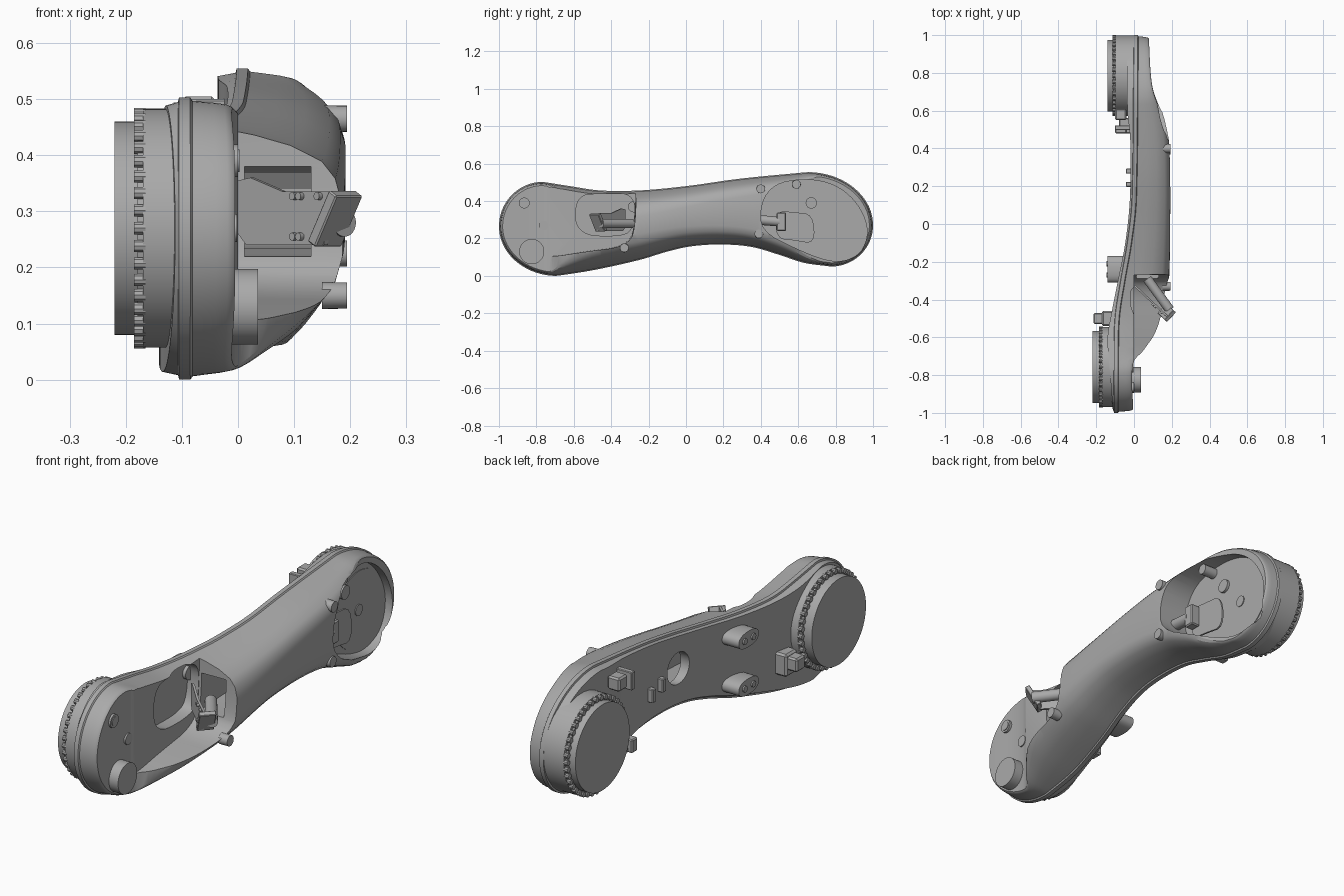
import bpy, bmesh, math
from mathutils import Vector, Matrix

if "Cube" in bpy.data.objects:
    bpy.data.objects.remove(bpy.data.objects["Cube"])

grey = bpy.data.materials.new("machined_grey")
grey.use_nodes = True
grey.diffuse_color = (0.4, 0.4, 0.4, 1)
grey.node_tree.nodes["Principled BSDF"].inputs["Base Color"].default_value = (0.4, 0.4, 0.4, 1)


def finish(name, bm, angle=35):
    bmesh.ops.recalc_face_normals(bm, faces=bm.faces)
    me = bpy.data.meshes.new(name)
    bm.to_mesh(me)
    bm.free()
    me.materials.append(grey)
    me.shade_smooth()
    me.set_sharp_from_angle(angle=math.radians(angle))
    ob = bpy.data.objects.new(name, me)
    bpy.context.collection.objects.link(ob)
    return ob


def curve(*pts):
    """Smooth function through (position, value) pairs."""
    def slope(i):
        a, b = pts[max(i - 1, 0)], pts[min(i + 1, len(pts) - 1)]
        return (b[1] - a[1]) / (b[0] - a[0])

    def f(y):
        i = 0
        while i < len(pts) - 2 and y > pts[i + 1][0]:
            i += 1
        (a, va), (b, vb) = pts[i], pts[i + 1]
        w = b - a
        t = (y - a) / w
        s = t * t * (3 - 2 * t)
        return (va + (vb - va) * s + w * t * (1 - t) ** 2 * slope(i)
                - w * t * t * (1 - t) * slope(i + 1))
    return f


def rounded(pts, steps=3):
    """Corner-cut a closed loop."""
    for _ in range(steps):
        new = []
        for i, p in enumerate(pts):
            a, b = Vector(p), Vector(pts[(i + 1) % len(pts)])
            new += [a.lerp(b, 0.25), a.lerp(b, 0.75)]
        pts = new
    return pts


def prism(name, pts, x0, x1, taper=1.0):
    """Extrude a (y, z) outline along x."""
    bm = bmesh.new()
    c = sum((Vector(p) for p in pts), Vector((0, 0))) / len(pts)
    far = [c + (Vector(p) - c) * taper for p in pts]
    a = [bm.verts.new((x0, p[0], p[1])) for p in pts]
    b = [bm.verts.new((x1, p[0], p[1])) for p in far]
    bm.faces.new(a)
    bm.faces.new(b)
    for i in range(len(a)):
        j = (i + 1) % len(a)
        bm.faces.new((a[i], a[j], b[j], b[i]))
    return finish(name, bm)


def disc(name, y, z, r, x0, x1, n=64, taper=1.0):
    ring = [(y + r * math.cos(2 * math.pi * i / n), z + r * math.sin(2 * math.pi * i / n))
            for i in range(n)]
    return prism(name, ring, x0, x1, taper)


def box(name, centre, size, rot=None):
    bm = bmesh.new()
    bmesh.ops.create_cube(bm, size=1)
    m = Matrix.Translation(centre) @ (rot or Matrix()) @ Matrix.Diagonal((*size, 1))
    bmesh.ops.transform(bm, matrix=m, verts=bm.verts)
    bmesh.ops.bevel(bm, geom=bm.edges[:], offset=min(size) * 0.12, segments=1, affect='EDGES')
    return finish(name, bm)


def rod(name, a, b, r):
    a, b = Vector(a), Vector(b)
    bm = bmesh.new()
    bmesh.ops.create_cone(bm, cap_ends=True, segments=24, radius1=r, radius2=r, depth=(b - a).length)
    m = Matrix.Translation((a + b) / 2) @ (b - a).to_track_quat('Z', 'Y').to_matrix().to_4x4()
    bmesh.ops.transform(bm, matrix=m, verts=bm.verts)
    return finish(name, bm)


# Housing: side outline, back plate, flange line and bulging outer face
top_mid = curve((-.765, .503), (-.62, .48), (-.46, .457), (-.25, .457), (0, .48), (.29, .52), (.65, .555))
low_mid = curve((-.69, 0), (-.5, .03), (-.25, .085), (-.1, .13), (.02, .157), (.18, .168),
                (.35, .155), (.5, .112), (.63, .07), (.775, .05))
outer = curve((-1, -.005), (-.74, -.005), (-.66, .05), (-.53, .13), (-.4, .168), (-.28, .185),
              (.13, .192), (.42, .185), (.53, .165), (.62, .13), (.74, .095), (.97, .08), (1, .08))
flange = curve((-1, -.095), (-.75, -.095), (-.5, -.09), (-.3, -.06), (-.1, -.025), (.13, 0), (1, .01))
back = curve((-1, -.112), (-.75, -.13), (-.6, -.14), (-.45, -.115), (-.3, -.085), (-.1, -.046),
             (.13, -.022), (.45, -.02), (.6, -.035), (1, -.035))


def arc(y, centre, ry, z, rz):
    return z + rz * math.sqrt(max(0, 1 - ((y - centre) / ry) ** 2))


def top(y):
    if y < -.765:
        return arc(y, -.765, .235, .265, .238)
    return arc(y, .65, .35, .27, .285) if y > .65 else top_mid(y)


def low(y):
    if y < -.69:
        return arc(y, -.69, .31, .265, -.265)
    return arc(y, .775, .225, .27, -.22) if y > .775 else low_mid(y)


N = 110
ys = [-math.cos(math.pi * i / N) for i in range(N + 1)]
loop = [Vector((y, top(y))) for y in ys] + [Vector((y, low(y))) for y in ys[-2:0:-1]]
L = len(loop)
bm = bmesh.new()
rings = [[] for _ in range(10)]
for i, p in enumerate(loop):
    t = (loop[(i + 1) % L] - loop[i - 1]).normalized()
    inward = Vector((t.y, -t.x))
    y = p.x
    f, o = flange(y), outer(y)
    depth = o - f
    amount = 0.7 * max(0, depth - .09) + .012
    profile = [(back(y), .014), (f - .012, .008), (f - .01, 0), (f + .01, 0), (f + .014, .006)]
    profile += [(f + depth * k, .006 + amount * w)
                for k, w in ((.35, .12), (.62, .28), (.85, .52), (.95, .78), (1, 1.15))]
    for ring, (x, d) in zip(rings, profile):
        q = p + inward * d
        ring.append(bm.verts.new((x, q.x, q.y)))
for a, b in zip(rings, rings[1:]):
    for i in range(L):
        j = (i + 1) % L
        bm.faces.new((a[i], a[j], b[j], b[i]))
for ring in (rings[0], rings[-1]):
    for i in range(N):
        quad = dict.fromkeys((ring[i], ring[i + 1], ring[(L - i - 1) % L], ring[(L - i) % L]))
        bm.faces.new(list(quad))
housing = finish("housing", bm)

# Openings: front scoop and pocket, rear access recess, inner cable tunnel and cable hole
cutters = [
    prism("scoop_cutter", rounded([(-.95, .1), (-.72, .1), (-.55, .13), (-.31, .16), (-.27, .28),
                                   (-.27, .7), (-.95, .7)]), 0, .4, 1.03),
    prism("pocket_cutter", rounded([(-.59, .22), (-.35, .21), (-.28, .25), (-.27, .44), (-.45, .44),
                                    (-.59, .43)]), -.055, .05),
    prism("access_cutter", rounded([(.4, .24), (.4, .39), (.47, .49), (.62, .52), (.77, .5),
                                    (.88, .43), (.95, .33), (.975, .23), (.94, .12), (.84, .075),
                                    (.74, .085), (.6, .14)], 2), .045, .4),
    prism("tunnel_cutter", rounded([(-.45, .21), (0, .235), (.3, .24), (.3, .4), (0, .38), (-.45, .38)], 2),
          .012, .13),
    disc("hole_cutter", .09, .335, .07, -.2, .08),
]
bpy.context.view_layer.objects.active = housing
for c in cutters:
    mod = housing.modifiers.new("cut", 'BOOLEAN')
    mod.operation, mod.solver, mod.object = 'DIFFERENCE', 'EXACT', c
    bpy.ops.object.modifier_apply(modifier=mod.name)
    bpy.data.objects.remove(c)
housing.data.shade_smooth()
housing.data.set_sharp_from_angle(angle=math.radians(28))

# Joint drums with a ring of bolt heads on each end
for label, y, z, face, base in (("front", -.757, .27, -.22, -.1), ("rear", .785, .28, -.14, 0)):
    step = face + (.035 if label == "front" else .025)
    disc(label + "_output_disc", y, z, .19, face, step + .02, 96)
    disc(label + "_drum", y, z, .213, step + .016, base, 96)
    disc(label + "_bolt_seat", y, z, .2, step + .006, step + .02, 96)
    for i in range(40):
        a = 2 * math.pi * i / 40
        disc(label + "_bolt", y + .203 * math.cos(a), z + .203 * math.sin(a), .0115, step, step + .02, 10)

# Front plate fittings
disc("stub_cap", -.825, .13, .067, -.03, .036)
disc("front_dimple", -.76, .27, .025, -.02, -.002, 32)
disc("front_port", -.865, .39, .029, -.02, .0, 32)
disc("front_port_core", -.865, .39, .02, -.02, .003, 32)

# Rear recess fittings
disc("rear_cover", .78, .27, .17, .03, .048)
disc("rear_dimple", .775, .27, .025, .03, .052, 32)
disc("rear_port", .67, .39, .03, .03, .06, 32)
prism("rear_bracket", rounded([(.48, .2), (.48, .35), (.58, .34), (.68, .33), (.69, .17), (.58, .19)], 2),
      .07, .078)
for y in (.54, .64):
    rod("rear_standoff", (.03, y, .27), (.072, y, .27), .015)
rod("rear_cable", (.1, .38, .3), (.1, .5, .29), .026)
box("rear_connector", (.1, .51, .29), (.045, .05, .1))

# Cover posts on the outer face
for y, z, x0, x1 in ((-.33, .15, .15, .194), (.4, .465, .14, .194), (.39, .225, .14, .194),
                     (.59, .49, .03, .11)):
    disc("cover_post", y, z, .024, x0, x1, 24, .97)

# Front cable bracket, angled out of the pocket
direction = Vector((.17, -.16, 0)).normalized()
bm = bmesh.new()
shape = ((0, .26), (.02, .24), (.21, .24), (.235, .335), (.11, .335), (.03, .36), (0, .355))
verts = [bm.verts.new(Vector((.0, -.33, z)) + direction * s) for s, z in shape]
face = bm.faces.new(verts)
ext = bmesh.ops.extrude_face_region(bm, geom=[face])
moved = [g for g in ext["geom"] if isinstance(g, bmesh.types.BMVert)]
bmesh.ops.translate(bm, verts=moved, vec=(.007, .007, 0))
finish("front_bracket", bm)
turn = Matrix.Rotation(math.radians(-43), 4, 'Z') @ Matrix.Rotation(math.radians(30), 4, 'Y')
box("front_connector", (.173, -.47, .287), (.022, .07, .105), turn)
rod("front_cable", (.07, -.29, .28), (.19, -.455, .28), .025)
for s in (.14, .155, .2):
    for z in (.327, .255):
        p = Vector((0, -.33, z)) + direction * s
        rod("bracket_screw", p, p + Vector((-.006, -.006, 0)), .007)

# Back plate: slotted bosses, pins and cable clamps
for z in (.37, .16):
    prism("cable_boss", rounded([(-.31, z - .035), (-.17, z - .035), (-.17, z + .035), (-.31, z + .035)]),
          -.14, -.04)
    for y in (-.27, -.21):
        disc("boss_screw", y, z, .014, -.146, -.12, 16)
for y, z in ((.28, .29), (.21, .31)):
    box("guide_pin", (-.025, y, z), (.035, .026, .06))
for name, centre, size in (
        ("rear_upper_clamp", (-.07, .58, .475), (.06, .06, .06)),
        ("rear_upper_clamp_foot", (-.05, .51, .46), (.1, .025, .08)),
        ("rear_lower_clamp", (-.07, .5, .17), (.06, .04, .06)),
        ("rear_lower_clamp_foot", (-.045, .52, .16), (.07, .08, .04)),
        ("front_clamp", (-.185, -.5, .18), (.06, .06, .06)),
        ("front_clamp_foot", (-.135, -.5, .17), (.07, .08, .1))):
    box(name, centre, size)
